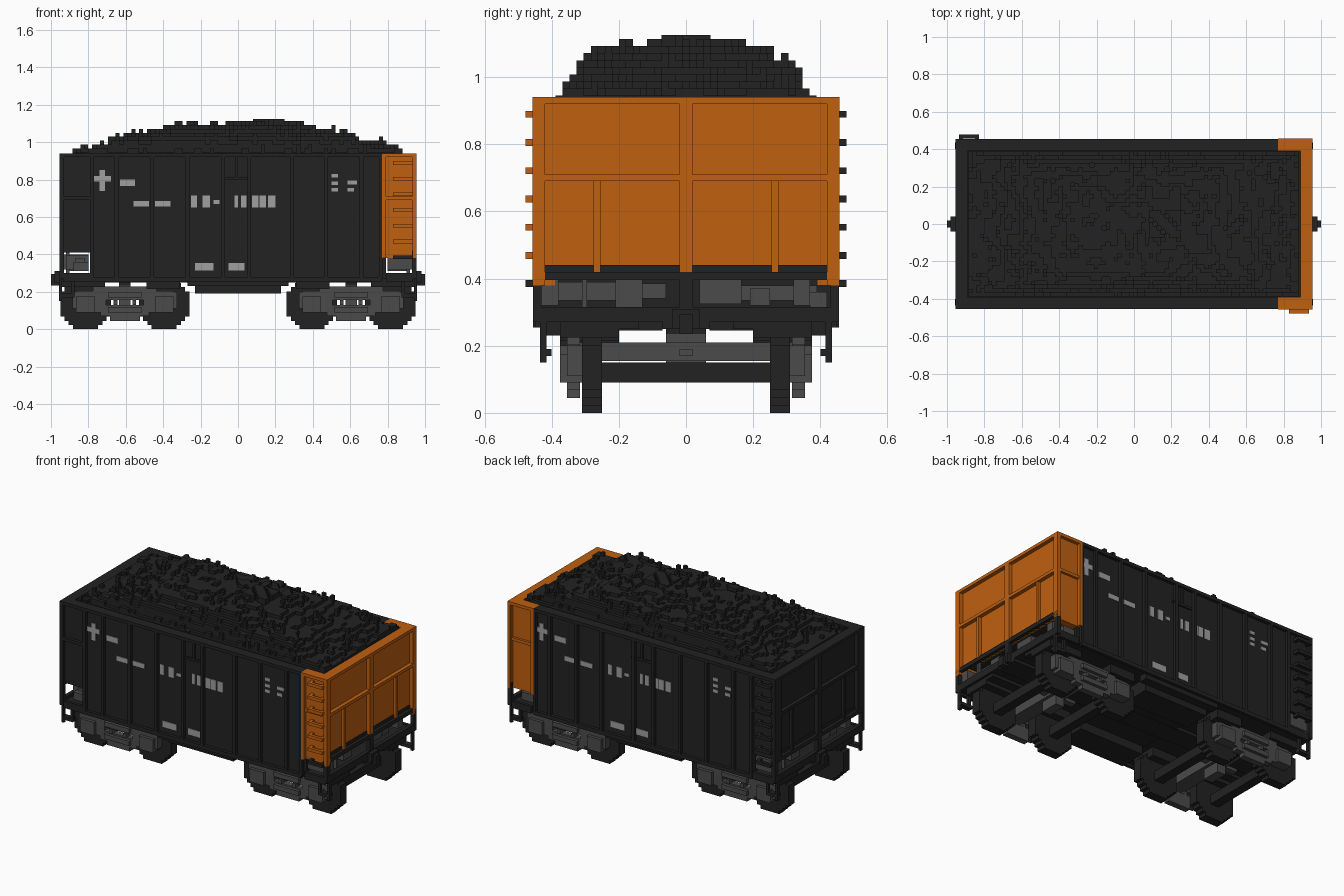
import bpy, bmesh, math, random
from mathutils import Vector, noise

random.seed(4)


def material(name, rgb):
    m = bpy.data.materials.new(name)
    m.diffuse_color = (*rgb, 1)
    return m


BLACK = material("coal_black", (0.016, 0.016, 0.016))
GREY = material("iron_grey", (0.07, 0.07, 0.07))
ORANGE = material("orange_paint", (0.53, 0.115, 0.005))
PALE = material("pale_grey", (0.35, 0.35, 0.35))


def finish(name, bm, mat):
    me = bpy.data.meshes.new(name)
    bmesh.ops.recalc_face_normals(bm, faces=bm.faces)
    bm.to_mesh(me)
    bm.free()
    me.materials.append(mat)
    ob = bpy.data.objects.new(name, me)
    bpy.context.collection.objects.link(ob)
    return ob


def boxes(name, mat, items):
    """One object from boxes given as (x0, x1, y0, y1, z0, z1)."""
    bm = bmesh.new()
    for x0, x1, y0, y1, z0, z1 in items:
        vs = bmesh.ops.create_cube(bm, size=1)["verts"]
        for v in vs:
            v.co = Vector(((x0 + x1) / 2 + v.co.x * (x1 - x0),
                           (y0 + y1) / 2 + v.co.y * (y1 - y0),
                           (z0 + z1) / 2 + v.co.z * (z1 - z0)))
    return finish(name, bm, mat)


def both_y(items):
    return items + [(a, b, -d, -c, e, f) for a, b, c, d, e, f in items]


def both_x(items):
    return items + [(-b, -a, c, d, e, f) for a, b, c, d, e, f in items]


def turned(items):
    """Add a copy turned half a circle about z."""
    return items + [(-b, -a, -d, -c, e, f) for a, b, c, d, e, f in items]


# Black side walls with ribs and rails
ribs = [-0.78, -0.65, -0.46, -0.27, -0.08, 0.06, 0.29, 0.47, 0.66, 0.765]
boxes("side_walls", BLACK, both_y([(-0.79, 0.77, 0.39, 0.435, 0.27, 0.94),
                                   (-0.955, -0.79, 0.39, 0.435, 0.41, 0.94)]))
boxes("side_ribs", BLACK, both_y([(x - 0.01, x + 0.01, 0.435, 0.455, 0.27, 0.92) for x in ribs]))
boxes("side_rails", BLACK, both_y([(-0.955, 0.77, 0.39, 0.455, 0.92, 0.94),
                                   (-0.79, 0.77, 0.435, 0.455, 0.255, 0.28),
                                   (-0.955, -0.79, 0.435, 0.455, 0.69, 0.71),
                                   (-0.955, -0.935, 0.435, 0.455, 0.41, 0.92)]))
boxes("side_hatch_frames", BLACK, turned([(-0.08, 0.06, -0.445, -0.435, 0.80, 0.815),
                                          (-0.015, 0.0, -0.445, -0.435, 0.815, 0.92)]))


# End walls: panel, top and middle rails, posts
def end_wall(s, name, mat):
    items = [(0.89, 0.93, -0.435, 0.435, 0.42, 0.94),
             (0.89, 0.955, -0.455, 0.455, 0.92, 0.94),
             (0.93, 0.955, -0.455, 0.455, 0.69, 0.71),
             (0.93, 0.955, -0.02, 0.02, 0.42, 0.92)]
    items += both_y([(0.93, 0.955, 0.42, 0.455, 0.42, 0.92),
                     (0.93, 0.95, 0.255, 0.275, 0.42, 0.69)])
    if s < 0:
        items = [(-b, -a, c, d, e, f) for a, b, c, d, e, f in items]
    return boxes(name, mat, items)


end_wall(1, "orange_end_wall", ORANGE)
end_wall(-1, "black_end_wall", BLACK)
boxes("orange_side_panels", ORANGE, both_y([
    (0.77, 0.93, 0.39, 0.435, 0.38, 0.94),
    (0.77, 0.955, 0.39, 0.457, 0.92, 0.94),
    (0.77, 0.79, 0.435, 0.457, 0.38, 0.92),
    (0.935, 0.955, 0.42, 0.457, 0.38, 0.92),
    (0.79, 0.935, 0.435, 0.45, 0.69, 0.71)]))

# Ladders at opposite corners
rung_z = [0.385 + 0.084 * i for i in range(7)]


def ladder(flip, zs):
    items = []
    for z in zs:
        items += [(0.83, 0.935, -0.478, -0.458, z - 0.01, z + 0.01),
                  (0.83, 0.85, -0.46, -0.43, z - 0.01, z + 0.01),
                  (0.915, 0.935, -0.46, -0.43, z - 0.01, z + 0.01)]
    return turned(items)[len(items):] if flip else items


boxes("orange_ladder", ORANGE, ladder(False, rung_z[1:]))
boxes("black_ladder", BLACK, ladder(True, rung_z) + ladder(False, rung_z[:1]))

# Hopper bottom, end bulkheads, platforms, corner posts
boxes("floor", BLACK, [(-0.79, 0.79, -0.43, 0.43, 0.27, 0.30)])
boxes("bulkheads", BLACK, both_x([(0.77, 0.79, -0.43, 0.43, 0.27, 0.44),
                                  (0.78, 0.935, -0.43, 0.43, 0.42, 0.44)]))
boxes("end_platforms", BLACK, both_x([(0.79, 0.93, -0.43, 0.43, 0.27, 0.295),
                                      (0.93, 0.955, -0.455, 0.455, 0.27, 0.315),
                                      (0.935, 0.955, -0.43, 0.43, 0.395, 0.42),
                                      (0.93, 0.955, -0.02, 0.02, 0.25, 0.42)]))
boxes("corner_posts", BLACK, both_x(both_y([(0.93, 0.955, 0.43, 0.455, 0.27, 0.42),
                                            (0.79, 0.935, 0.43, 0.45, 0.255, 0.30)])))
boxes("foot_steps", BLACK, both_x(both_y([(0.94, 0.957, 0.415, 0.435, 0.15, 0.27),
                                          (0.875, 0.892, 0.415, 0.435, 0.17, 0.27),
                                          (0.875, 0.957, 0.40, 0.435, 0.17, 0.19)])))
boxes("couplers", BLACK, both_x([(0.955, 0.98, -0.04, 0.04, 0.25, 0.31),
                                 (0.955, 1.0, -0.02, 0.02, 0.235, 0.295)]))
boxes("centre_sill", BLACK, [(-0.955, 0.955, -0.07, 0.07, 0.25, 0.275)])
boxes("discharge_doors", BLACK, both_y([(-0.23, 0.23, 0.20, 0.375, 0.19, 0.27),
                                        (-0.27, 0.27, 0.375, 0.43, 0.23, 0.27),
                                        (-0.25, 0.25, 0.07, 0.20, 0.245, 0.27)]))
boxes("bearers", BLACK, both_x(both_y([(0.31, 0.49, 0.20, 0.375, 0.215, 0.27),
                                       (0.71, 0.94, 0.20, 0.375, 0.225, 0.27),
                                       (0.71, 0.94, 0.14, 0.20, 0.25, 0.27)])))

# Brake gear in the end recesses
gear = [(0.80, 0.93, -0.435, -0.38, 0.32, 0.40), (0.82, 0.88, -0.38, -0.21, 0.335, 0.39),
        (0.80, 0.90, -0.21, -0.13, 0.31, 0.395), (0.83, 0.87, -0.13, -0.06, 0.34, 0.385),
        (0.90, 0.92, -0.31, -0.295, 0.30, 0.42), (0.80, 0.91, 0.04, 0.165, 0.325, 0.395),
        (0.82, 0.87, 0.165, 0.39, 0.335, 0.38), (0.80, 0.90, 0.19, 0.25, 0.32, 0.37),
        (0.80, 0.92, 0.32, 0.37, 0.32, 0.395), (0.80, 0.88, 0.37, 0.42, 0.31, 0.36)]
boxes("brake_gear", GREY, turned(gear))


# Bogies built from stepped blocks
def stepped_wheel(cx, y0, y1, r=0.135, n=12):
    h = 2 * r / n
    out = []
    for k in range(n):
        dz = min(abs(-r + k * h), abs(-r + (k + 1) * h))
        w = round(math.sqrt(r * r - dz * dz) / h) * h
        out.append((cx - w, cx + w, y0, y1, k * h, (k + 1) * h))
    return out


for tag, cx in (("left", -0.605), ("right", 0.605)):
    wheels, axles, hubs = [], [], []
    for wx in (cx - 0.21, cx + 0.21):
        wheels += both_y(stepped_wheel(wx, 0.25, 0.31))
        axles.append((wx - 0.03, wx + 0.03, -0.25, 0.25, 0.09, 0.15))
        hubs += both_y([(wx - 0.05, wx + 0.05, 0.31, 0.375, 0.09, 0.175),
                        (wx - 0.07, wx + 0.07, 0.31, 0.355, 0.11, 0.20)])
    boxes(tag + "_wheels", BLACK, wheels)
    boxes(tag + "_axles", BLACK, axles)
    boxes(tag + "_axle_boxes", GREY, hubs)
    # grey side frame around a narrow slot
    boxes(tag + "_side_frames", GREY, both_y([
        (cx - 0.26, cx + 0.26, 0.315, 0.355, 0.155, 0.205),
        (cx - 0.17, cx + 0.17, 0.315, 0.355, 0.205, 0.228),
        (cx - 0.22, cx - 0.10, 0.315, 0.355, 0.09, 0.155),
        (cx + 0.10, cx + 0.22, 0.315, 0.355, 0.09, 0.155),
        (cx - 0.13, cx + 0.13, 0.315, 0.355, 0.07, 0.13),
        (cx - 0.08, cx + 0.08, 0.315, 0.355, 0.045, 0.07),
        (cx - 0.06, cx - 0.04, 0.32, 0.365, 0.13, 0.155),
        (cx + 0.04, cx + 0.06, 0.32, 0.365, 0.13, 0.155),
        (cx - 0.09, cx + 0.09, 0.355, 0.375, 0.09, 0.12),
        (cx - 0.09, cx + 0.09, 0.355, 0.375, 0.17, 0.20)]))
    boxes(tag + "_bolster", GREY, [(cx - 0.05, cx + 0.05, -0.32, 0.32, 0.155, 0.21),
                                   (cx - 0.03, cx + 0.03, -0.06, 0.06, 0.09, 0.235),
                                   (cx - 0.15, cx + 0.15, -0.02, 0.02, 0.17, 0.19)])
    boxes(tag + "_pivot", BLACK, [(cx - 0.03, cx + 0.03, -0.06, 0.06, 0.235, 0.25)])

# Plain pale paint patches on the sides
patches = [(-0.77, -0.68, 0.79, 0.82), (-0.74, -0.71, 0.74, 0.85), (-0.63, -0.55, 0.765, 0.80),
           (-0.56, -0.475, 0.655, 0.685), (-0.445, -0.36, 0.655, 0.685),
           (-0.25, -0.22, 0.65, 0.715), (-0.19, -0.15, 0.65, 0.715), (-0.13, -0.10, 0.67, 0.69),
           (-0.02, 0.00, 0.65, 0.715), (0.015, 0.045, 0.65, 0.715), (0.075, 0.11, 0.65, 0.715),
           (0.115, 0.15, 0.65, 0.715), (0.16, 0.20, 0.65, 0.715),
           (-0.23, -0.13, 0.315, 0.355), (-0.05, 0.035, 0.315, 0.355),
           (0.50, 0.535, 0.81, 0.83), (0.50, 0.535, 0.77, 0.79), (0.50, 0.535, 0.735, 0.755),
           (0.585, 0.635, 0.775, 0.795), (0.585, 0.62, 0.735, 0.755)]
boxes("paint_patches", PALE, turned([(a, b, -0.439, -0.434, c, d) for a, b, c, d in patches]))


# Coal heap: a blocky height field
def ramp(v, pts):
    for (a, ha), (b, hb) in zip(pts, pts[1:]):
        if v <= b:
            return ha + (hb - ha) * max(0, (v - a) / (b - a))
    return pts[-1][1]


STEP, NX, NY, BASE = 0.021, 84, 37, 0.80
along = [(-0.9, 0.93), (-0.7, 0.99), (-0.5, 1.05), (-0.33, 1.10), (0.3, 1.10), (0.5, 1.05), (0.9, 0.95)]
across = [(0, 1.11), (0.1, 1.10), (0.25, 1.065), (0.33, 1.02), (0.36, 0.95), (0.39, 0.90)]


def coal_height(i, j):
    if not (0 <= i < NX and 0 <= j < NY):
        return BASE
    x, y = (i + 0.5 - NX / 2) * STEP - 0.003, (j + 0.5 - NY / 2) * STEP
    h = min(ramp(x, along), ramp(abs(y), across))
    h += 0.035 * noise.noise((x * 6, y * 6, 3)) + 0.02 * noise.noise((x * 17, y * 17, 8)) - 0.005
    if random.random() < 0.05:
        h += random.choice((0.02, 0.03, -0.03))
    return min(1.12, round(h / STEP) * STEP)


heights = {(i, j): coal_height(i, j) for i in range(-1, NX + 1) for j in range(-1, NY + 1)}
heights.update({(i, j): 1.125 for i in range(46, 54) for j in range(15, 22) if (i + j) % 5})
bm = bmesh.new()


def quad(pts):
    bm.faces.new([bm.verts.new(p) for p in pts])


for i in range(NX):
    for j in range(NY):
        h = heights[i, j]
        x0, y0 = (i - NX / 2) * STEP - 0.003, (j - NY / 2) * STEP
        c = [(x0, y0), (x0 + STEP, y0), (x0 + STEP, y0 + STEP), (x0, y0 + STEP)]
        quad([(*p, h) for p in c])
        for k, (di, dj) in enumerate(((0, -1), (1, 0), (0, 1), (-1, 0))):
            low = heights[i + di, j + dj]
            if low < h - 1e-4:
                a, b = c[k], c[(k + 1) % 4]
                quad([(*a, low), (*b, low), (*b, h), (*a, h)])
bmesh.ops.remove_doubles(bm, verts=bm.verts, dist=0.0005)
finish("coal_heap", bm, BLACK)
boxes("coal_bed", BLACK, [(-0.89, 0.89, -0.39, 0.39, BASE - 0.02, BASE + 0.01)])
